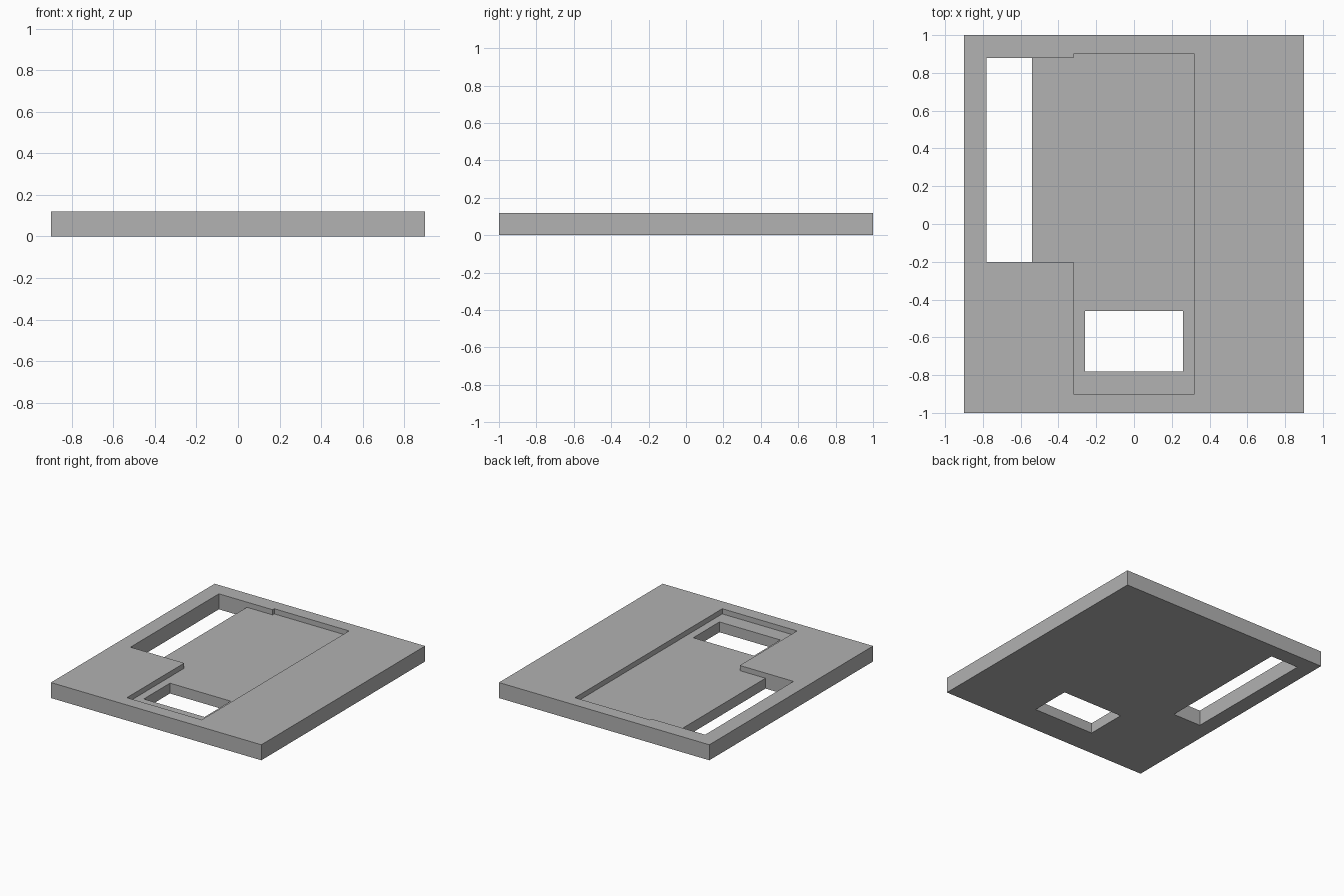
import bpy, bmesh

cube = bpy.data.objects.get("Cube")
if cube:
    bpy.data.objects.remove(cube, do_unlink=True)

THICK, FLOOR = 0.12, 0.08

grey = bpy.data.materials.new("plain grey")
grey.use_nodes = True
colour = (0.445, 0.445, 0.445, 1)
grey.diffuse_color = colour
grey.node_tree.nodes["Principled BSDF"].inputs["Base Color"].default_value = colour


def prism(name, outline, z0, z1):
    """Extrude a flat outline from z0 up to z1."""
    bm = bmesh.new()
    face = bm.faces.new([bm.verts.new((x, y, z0)) for x, y in outline])
    top = bmesh.ops.extrude_face_region(bm, geom=[face])["geom"]
    verts = [v for v in top if isinstance(v, bmesh.types.BMVert)]
    bmesh.ops.translate(bm, verts=verts, vec=(0, 0, z1 - z0))
    bmesh.ops.recalc_face_normals(bm, faces=bm.faces)
    mesh = bpy.data.meshes.new(name)
    bm.to_mesh(mesh)
    bm.free()
    mesh.materials.append(grey)
    obj = bpy.data.objects.new(name, mesh)
    bpy.context.collection.objects.link(obj)
    return obj


def rect(x0, x1, y0, y1):
    return [(x0, y0), (x1, y0), (x1, y1), (x0, y1)]


# Base plate
plate = prism("base_plate", rect(-0.9, 0.9, -1, 1), 0, THICK)

# Shallow pocket with a side bay, then the two through openings
pocket = [(-0.78, -0.2), (-0.32, -0.2), (-0.32, -0.9), (0.32, -0.9),
          (0.32, 0.9), (-0.32, 0.9), (-0.32, 0.88), (-0.78, 0.88)]
cutters = [
    prism("pocket_cutter", pocket, FLOOR, 0.2),
    prism("side_slot_cutter", rect(-0.78, -0.54, -0.2, 0.88), -0.1, 0.1),
    prism("front_window_cutter", rect(-0.26, 0.26, -0.78, -0.46), -0.1, 0.1),
]
for cutter in cutters:
    cutter.hide_render = True
    mod = plate.modifiers.new(cutter.name, "BOOLEAN")
    mod.operation = "DIFFERENCE"
    mod.solver = "EXACT"
    mod.object = cutter

# Bake the cuts and drop the cutters
bpy.context.view_layer.update()
graph = bpy.context.evaluated_depsgraph_get()
cut_mesh = bpy.data.meshes.new_from_object(plate.evaluated_get(graph))
plate.modifiers.clear()
plate.data = cut_mesh
for cutter in cutters:
    bpy.data.objects.remove(cutter, do_unlink=True)
